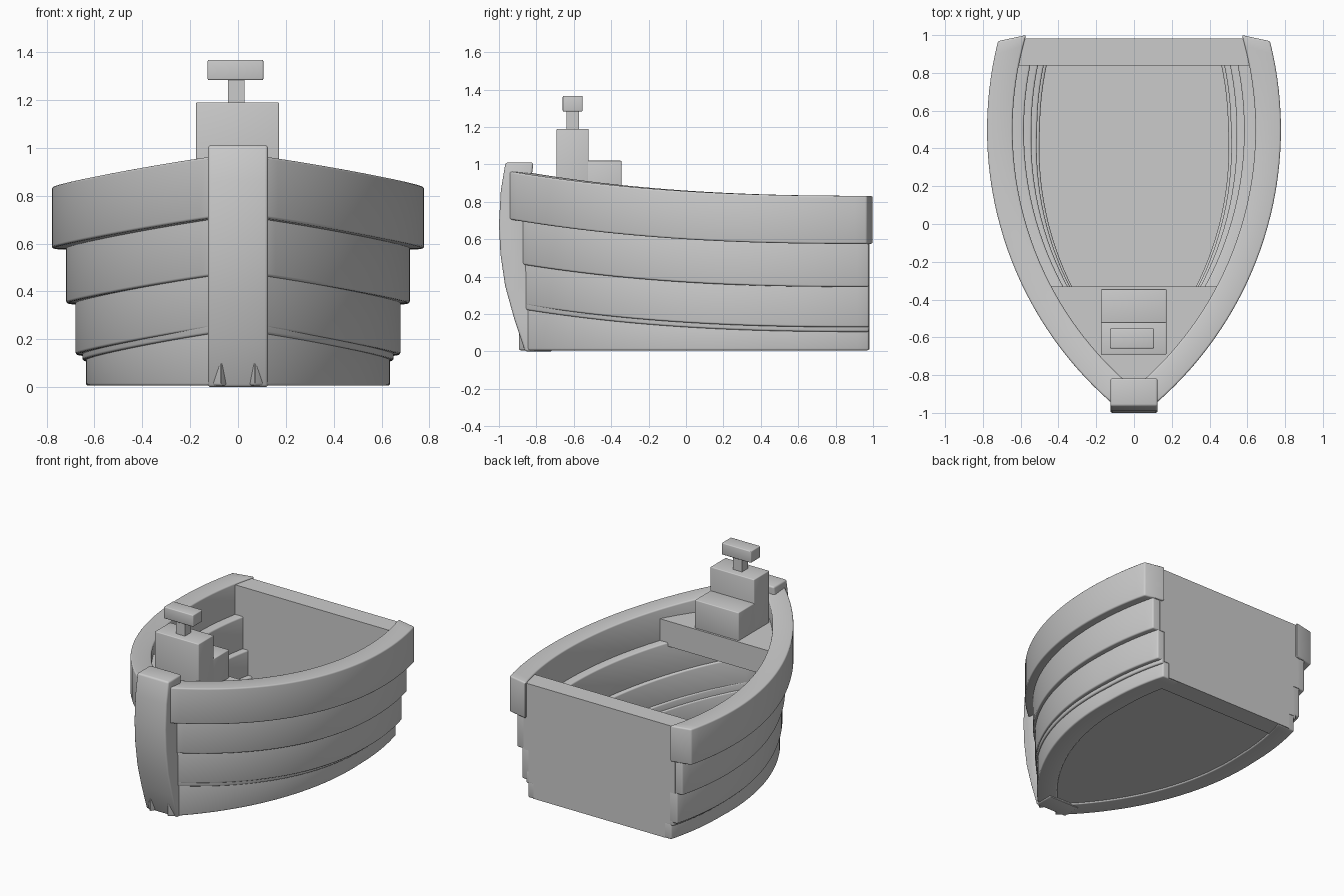
import bpy, bmesh, math

cube = bpy.data.objects.get("Cube")
if cube:
    bpy.data.objects.remove(cube, do_unlink=True)

grey = bpy.data.materials.new("plain_grey")
grey.use_nodes = True
grey.diffuse_color = (0.6, 0.6, 0.6, 1)
grey.node_tree.nodes["Principled BSDF"].inputs["Base Color"].default_value = (0.6, 0.6, 0.6, 1)

# Each hull side is a circular arc in plan
CX, CY, RADIUS = -1.14, 0.5, 1.918
THICK = 0.135


def finish(name, bm, bevel):
    """Round the hard edges, then turn the mesh into a shaded object."""
    bmesh.ops.recalc_face_normals(bm, faces=bm.faces)
    if bevel:
        hard = [e for e in bm.edges if e.calc_face_angle(0) > math.radians(40)]
        bmesh.ops.bevel(bm, geom=hard, offset=bevel, segments=3, profile=0.5,
                        affect='EDGES', clamp_overlap=True)
    mesh = bpy.data.meshes.new(name)
    bm.to_mesh(mesh)
    bm.free()
    obj = bpy.data.objects.new(name, mesh)
    bpy.context.collection.objects.link(obj)
    mesh.materials.append(grey)
    bpy.ops.object.select_all(action='DESELECT')
    obj.select_set(True)
    bpy.context.view_layer.objects.active = obj
    bpy.ops.object.shade_smooth_by_angle(angle=math.radians(35))


def prism(name, low, high, bevel=0.0):
    """Solid between two matching loops of points."""
    bm = bmesh.new()
    a = [bm.verts.new(p) for p in low]
    b = [bm.verts.new(p) for p in high]
    bm.faces.new(a)
    bm.faces.new(b)
    for i in range(len(a)):
        j = (i + 1) % len(a)
        bm.faces.new((a[i], a[j], b[j], b[i]))
    finish(name, bm, bevel)


def box(name, x, y, z, bevel=0.0):
    loop = [(x[0], y[0]), (x[1], y[0]), (x[1], y[1]), (x[0], y[1])]
    prism(name, [(*p, z[0]) for p in loop], [(*p, z[1]) for p in loop], bevel)


def sheer(y):
    """Rise of the planks toward the bow."""
    return 0.13 * (max(0, 1 - y) / 1.94) ** 2.5


def arc(r, bow_x, stern_y, taper, n):
    """Plan points from bow to stern; taper widens the arc toward the bow."""
    a0 = -math.acos((bow_x - CX) / r)
    a1 = math.asin((stern_y - CY) / r)
    points = []
    for i in range(n + 1):
        a = a0 + (a1 - a0) * i / n
        ra = r + taper * max(0, -math.sin(a))
        points.append((CX + ra * math.cos(a), CY + ra * math.sin(a)))
    return points


def plank(name, side, inset, taper, bow_x, z0, z1, stern_out, stern_in, flat_base):
    n = 32
    outer = arc(RADIUS - inset, bow_x, stern_out, taper, n)
    inner = arc(RADIUS - inset - THICK, -taper / 2, stern_in, taper, n)
    bm = bmesh.new()
    rings = []
    for (xo, yo), (xi, yi) in zip(outer, inner):
        s = sheer(yo)
        low = z0 if flat_base else z0 + s
        ring = [(xo, yo, low), (xo, yo, z1 + s), (xi, yi, z1 + s), (xi, yi, low)]
        rings.append([bm.verts.new((side * x, y, z)) for x, y, z in ring])
    for r, s in zip(rings, rings[1:]):
        for i in range(4):
            j = (i + 1) % 4
            bm.faces.new((r[i], r[j], s[j], s[i]))
    bm.faces.new(rings[0])
    bm.faces.new(rings[-1])
    finish(name, bm, 0.01)


def panel(name, r, taper, y_end, z0, z1):
    """Horizontal pointed panel that fills the hull up to y_end."""
    half = arc(r, 0.01, y_end, taper, 24)
    loop = half + [(-x, y) for x, y in reversed(half)]
    prism(name, [(x, y, z0) for x, y in loop], [(x, y, z1) for x, y in loop])


# Overlapping side planks: name, inset, taper, bow x, bottom, top, stern ends, flat base
planks = [
    ("rim_plank", 0.0, 0.0, 0.118, 0.575, 0.832, 0.968, 1.0, False),
    ("upper_plank", 0.06, 0.01, 0.105, 0.345, 0.61, 0.978, 0.978, False),
    ("middle_plank", 0.10, 0.05, 0.05, 0.13, 0.38, 0.978, 0.978, False),
    ("lower_plank", 0.13, 0.09, 0.03, 0.105, 0.2, 0.978, 0.978, False),
    ("base_plank", 0.145, 0.1, 0.02, 0.006, 0.15, 0.978, 0.978, True),
]
for side, tag in ((1, "left"), (-1, "right")):
    for name, *dims in planks:
        plank(f"{tag}_{name}", side, *dims)

# Stern wall boards, each as wide as the planks beside it
for i, (w, z0, z1) in enumerate([(0.64, 0.575, 0.822), (0.6, 0.345, 0.575),
                                 (0.56, 0.12, 0.345), (0.52, 0.01, 0.12)]):
    box(f"stern_board_{i + 1}", (-w, w), (0.84, 0.982), (z0, z1))

# Floor and raised bow deck
panel("floor", RADIUS - 0.21, 0.1, 0.9, 0.015, 0.06)
panel("bow_deck", RADIUS - 0.1, 0.0, -0.33, 0.64, 0.82)

# Curved stem post
stem = [(-0.86, 0), (-0.92, 0.18), (-0.967, 0.35), (-0.992, 0.52), (-1, 0.68),
        (-0.99, 0.86), (-0.965, 1.01), (-0.815, 1.01), (-0.845, 0.8), (-0.86, 0.6),
        (-0.855, 0.46), (-0.795, 0.21), (-0.715, 0)]
prism("stem_post", [(-0.125, y, z) for y, z in stem],
      [(0.125, y, z) for y, z in stem], 0.012)

# Stepped console with a handle on top
box("console_tower", (-0.175, 0.172), (-0.692, -0.52), (0.8, 1.19), 0.006)
box("console_step", (-0.175, 0.172), (-0.53, -0.345), (0.8, 1.02), 0.006)
box("handle_stalk", (-0.042, 0.028), (-0.64, -0.573), (1.17, 1.3))
box("handle_grip", (-0.127, 0.106), (-0.659, -0.553), (1.283, 1.367), 0.006)
